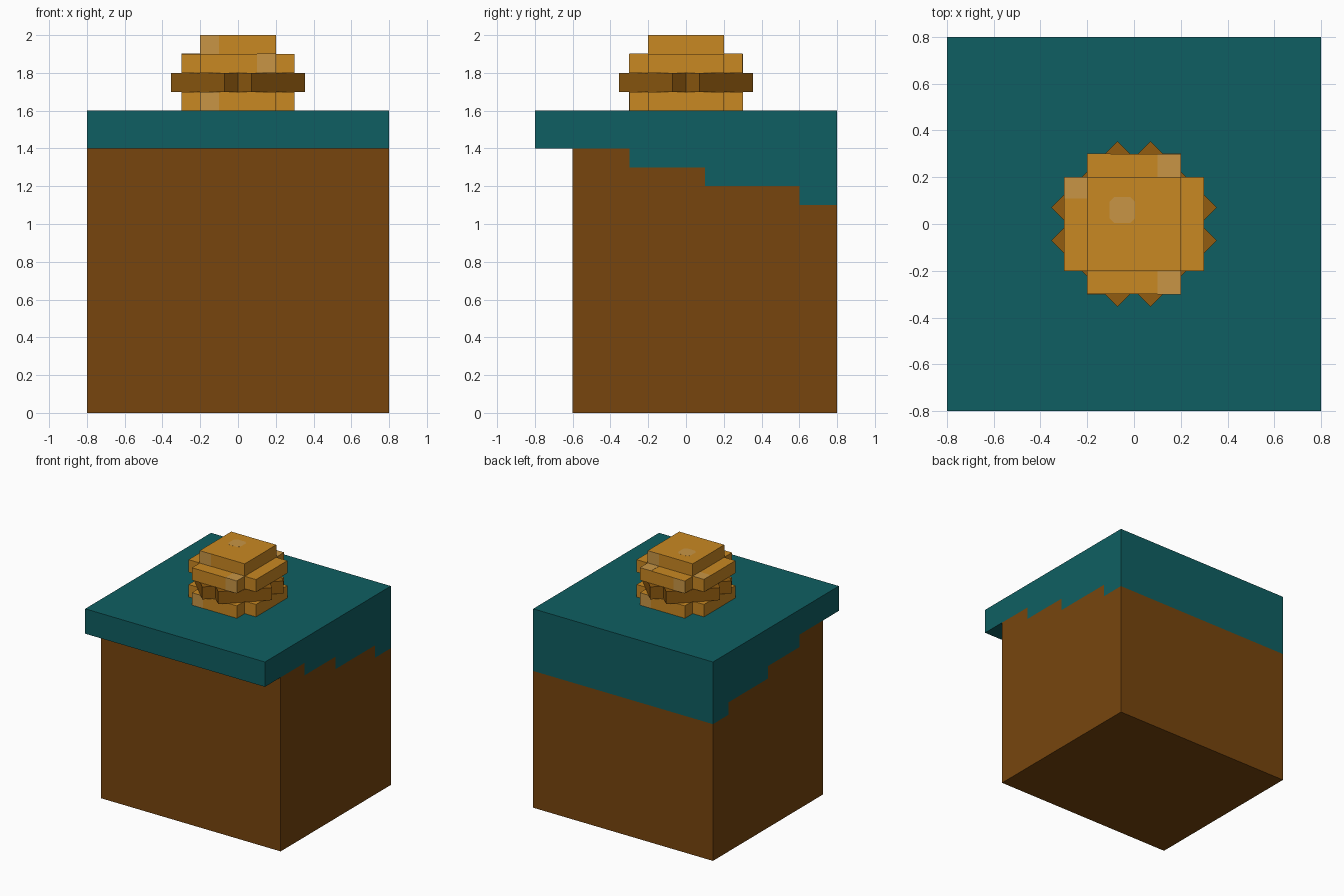
import bpy
import bmesh
import math
from mathutils import Matrix

if "Cube" in bpy.data.objects:
    bpy.data.objects.remove(bpy.data.objects["Cube"])


def material(name, hex_code):
    def lin(c):
        c /= 255
        return c / 12.92 if c <= 0.04045 else ((c + 0.055) / 1.055) ** 2.4
    m = bpy.data.materials.new(name)
    m.diffuse_color = [lin(int(hex_code[i:i + 2], 16)) for i in (0, 2, 4)] + [1]
    m.use_nodes = True
    m.node_tree.nodes["Principled BSDF"].inputs["Base Color"].default_value = m.diffuse_color
    return m


BROWN = material("earth brown", "77450D")
TEAL = material("teal", "0F5F62")
ORANGE = material("orange", "C98822")
DARK = material("dark amber", "925C10")
PALE = material("pale amber", "C89545")


def prism(name, profile, lo, hi, mat, matrix=Matrix(), skip=()):
    """Extrude a counter-clockwise profile in z from lo to hi; skip hidden sides."""
    bm = bmesh.new()
    a = [bm.verts.new((u, v, lo)) for u, v in profile]
    b = [bm.verts.new((u, v, hi)) for u, v in profile]
    n = len(profile)
    bm.faces.new(a[::-1])
    bm.faces.new(b)
    for i in range(n):
        if i not in skip:
            j = (i + 1) % n
            bm.faces.new((a[i], a[j], b[j], b[i]))
    bm.transform(matrix)
    me = bpy.data.meshes.new(name)
    bm.to_mesh(me)
    bm.free()
    me.materials.append(mat)
    ob = bpy.data.objects.new(name, me)
    bpy.context.collection.objects.link(ob)
    return ob


def rect(x0, x1, y0, y1):
    return [(x0, y0), (x1, y0), (x1, y1), (x0, y1)]


# Block and its stepped cover, both side profiles extruded across x
SIDEWAYS = Matrix(((0, 0, 1, 0), (1, 0, 0, 0), (0, 1, 0, 0), (0, 0, 0, 1)))
steps = [(0.8, 1.1), (0.6, 1.1), (0.6, 1.2), (0.1, 1.2), (0.1, 1.3),
         (-0.3, 1.3), (-0.3, 1.4), (-0.6, 1.4)]
prism("block", [(-0.6, 0), (0.8, 0)] + steps, -0.8, 0.8, BROWN, SIDEWAYS,
      skip=range(2, 9))
prism("stepped_cover", [(0.8, 1.6), (-0.8, 1.6), (-0.8, 1.4)] + steps[::-1],
      -0.8, 0.8, TEAL, SIDEWAYS, skip=range(3, 10))

# Stacked knob: cross-shaped layers, the middle one turned 45 degrees
L, S = 0.3, 0.2
cross = [(-S, -L), (S, -L), (S, -S), (L, -S), (L, S), (S, S),
         (S, L), (-S, L), (-S, S), (-L, S), (-L, -S), (-S, -S)]
prism("knob_base", cross, 1.6, 1.7, ORANGE)
prism("knob_band", cross, 1.7, 1.8, DARK, Matrix.Rotation(math.pi / 4, 4, 'Z'))
prism("knob_shoulder", cross, 1.8, 1.9, ORANGE)
prism("knob_cap", rect(-S, S, -S, S), 1.9, 2.0, ORANGE)

# Pale spots on upward faces
T = 0.0015
for i, r in enumerate([(-0.3, -0.2, 0.11, 0.2), (0.1, 0.2, 0.2, 0.3),
                       (0.1, 0.2, -0.3, -0.2)]):
    prism(f"shoulder_spot_{i}", rect(*r), 1.9 - T, 1.9 + T, PALE)
c, d = 0.055, 0.035
spot = [(-d, -c), (d, -c), (c, -d), (c, d), (d, c), (-d, c), (-c, d), (-c, -d)]
prism("cap_spot", [(x - 0.05, y + 0.06) for x, y in spot], 2 - T, 2 + T / 3, PALE)

# Pale spots on the front, repeated on the back by a half turn
for side, angle in (("front", 0), ("back", math.pi)):
    turn = Matrix.Rotation(angle, 4, 'Z')
    for part, x, y, z in (("base", -0.2, -L, 1.6), ("shoulder", 0.1, -L, 1.8),
                          ("cap", -0.2, -S, 1.9)):
        prism(f"{side}_{part}_spot", rect(x, x + 0.1, y - T, y + T),
              z, z + 0.1, PALE, turn)
